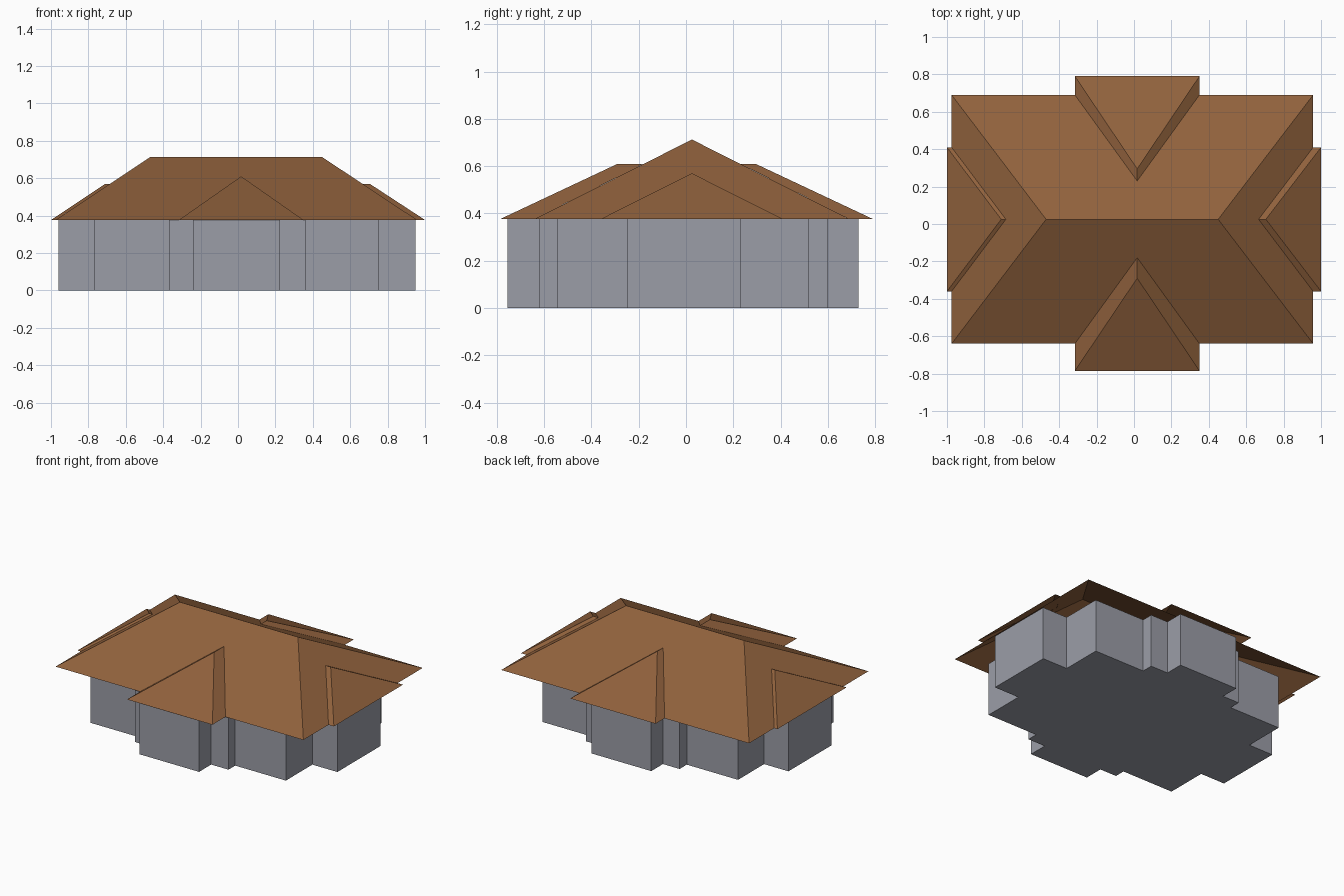
import bpy
import bmesh

if "Cube" in bpy.data.objects:
    bpy.data.objects.remove(bpy.data.objects["Cube"])

EAVE, RIDGE = 0.377, 0.713      # heights of eaves and main ridge
CX, CY = 0.017, 0.025           # roof centre lines


def material(name, rgb):
    m = bpy.data.materials.new(name)
    m.diffuse_color = (*rgb, 1)
    m.use_nodes = True
    m.node_tree.nodes["Principled BSDF"].inputs["Base Color"].default_value = m.diffuse_color
    return m


roof_mat = material("brown roof", (0.28, 0.12, 0.046))
wall_mat = material("grey wall", (0.33, 0.34, 0.39))


def make_object(name, verts, faces, mat):
    mesh = bpy.data.meshes.new(name)
    mesh.from_pydata(verts, [], faces)
    mesh.materials.append(mat)
    obj = bpy.data.objects.new(name, mesh)
    bpy.context.collection.objects.link(obj)
    return obj


# Walls: stepped cross-shaped footprint, extruded up to the eaves
def wall_steps(xs, ys):
    """Stepped corner points running from the end wing to the centre bay."""
    (x0, x1, x2, x3), (y0, y1, y2, y3) = xs, ys
    return [(x0, y0), (x1, y0), (x1, y1), (x2, y1), (x2, y2), (x3, y2), (x3, y3)]


right, left = (0.95, 0.755, 0.36, 0.225), (-0.96, -0.77, -0.37, -0.24)
front, back = (-0.25, -0.545, -0.62, -0.755), (0.23, 0.52, 0.60, 0.73)
outline = (wall_steps(right, back) + wall_steps(left, back)[::-1]
           + wall_steps(left, front) + wall_steps(right, front)[::-1])
walls = make_object("walls", [(x, y, 0) for x, y in outline],
                    [tuple(range(len(outline)))], wall_mat)
bm = bmesh.new()
bm.from_mesh(walls.data)
top = bmesh.ops.extrude_face_region(bm, geom=bm.faces[:], use_keep_orig=True)["geom"]
bmesh.ops.translate(bm, vec=(0, 0, EAVE),
                    verts=[v for v in top if isinstance(v, bmesh.types.BMVert)])
bmesh.ops.recalc_face_normals(bm, faces=bm.faces)
bm.to_mesh(walls.data)
bm.free()

# Main hip roof: open shell with a ridge along x
X0, X1, Y0, Y1 = -0.975, 0.958, -0.64, 0.69
make_object("main_roof",
            [(X0, Y0, EAVE), (X1, Y0, EAVE), (X1, Y1, EAVE), (X0, Y1, EAVE),
             (-0.47, CY, RIDGE), (0.45, CY, RIDGE)],
            [(0, 1, 5, 4), (1, 2, 5), (2, 3, 4, 5), (3, 0, 4)], roof_mat)


# Wing roofs: small hips whose short ridge runs back into the main slope
def wing_roof(name, lo, hi, mid, eave, main_eave, apex, valley, z, along_y, flip):
    pts = [(lo, eave, EAVE), (hi, eave, EAVE), (hi, main_eave, EAVE),
           (lo, main_eave, EAVE), (mid, apex, z), (mid, valley, z)]
    if not along_y:
        pts = [(b, a, c) for a, b, c in pts]
    faces = [(0, 1, 4), (1, 2, 5, 4), (3, 0, 4, 5)]
    if flip:
        faces = [f[::-1] for f in faces]
    make_object(name, pts, faces, roof_mat)


wing_roof("front_wing_roof", -0.316, 0.35, CX, -0.785, Y0, -0.29, -0.18, 0.61, True, False)
wing_roof("back_wing_roof", -0.316, 0.35, CX, 0.79, Y1, 0.295, 0.23, 0.61, True, True)
wing_roof("left_wing_roof", -0.36, 0.41, CY, -1.0, X0, -0.71, -0.685, 0.57, False, True)
wing_roof("right_wing_roof", -0.36, 0.41, CY, 1.0, X1, 0.705, 0.665, 0.57, False, False)
